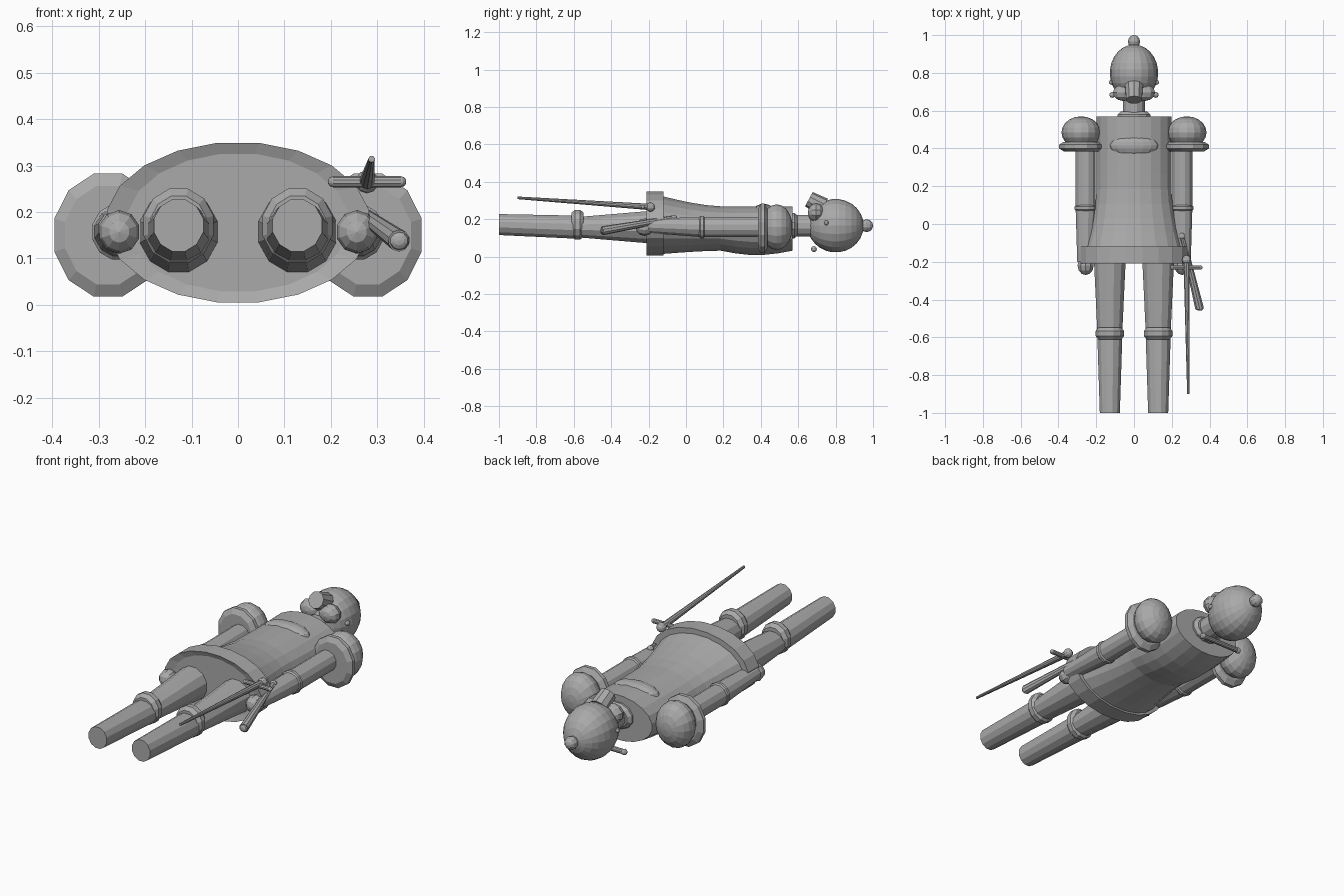
import bpy, bmesh, math
from mathutils import Vector, Matrix

cube = bpy.data.objects.get("Cube")
if cube:
    bpy.data.objects.remove(cube)

grey = bpy.data.materials.new("plain grey")
grey.use_nodes = True
shade = (.4, .4, .4, 1)
grey.diffuse_color = shade
grey.node_tree.nodes["Principled BSDF"].inputs["Base Color"].default_value = shade


def finish(name, bm):
    bmesh.ops.recalc_face_normals(bm, faces=bm.faces)
    mesh = bpy.data.meshes.new(name)
    bm.to_mesh(mesh)
    bm.free()
    mesh.materials.append(grey)
    obj = bpy.data.objects.new(name, mesh)
    bpy.context.collection.objects.link(obj)


def loft(name, x, sections, sides=12):
    """Closed body along y; each section is (y, z, half width, half height)."""
    bm = bmesh.new()
    rings = []
    for y, z, half_width, half_height in sections:
        ring = []
        for i in range(sides):
            angle = math.tau * (i + .5) / sides
            ring.append(bm.verts.new((x + half_width * math.cos(angle), y,
                                      z + half_height * math.sin(angle))))
        rings.append(ring)
    for lower, upper in zip(rings, rings[1:]):
        for i in range(sides):
            j = (i + 1) % sides
            bm.faces.new((lower[i], lower[j], upper[j], upper[i]))
    bm.faces.new(rings[0])
    bm.faces.new(rings[-1])
    finish(name, bm)


def band(name, x, y, z, half_width, half_height, thickness, inset=.8):
    """Ring along y with chamfered edges."""
    sections = []
    for step, scale in ((-1, inset), (-.4, 1), (.4, 1), (1, inset)):
        sections.append((y + step * thickness / 2, z,
                         half_width * scale, half_height * scale))
    loft(name, x, sections)


def ball(name, center, radii, segments=10):
    """Ellipsoid with its poles along y."""
    bm = bmesh.new()
    bmesh.ops.create_uvsphere(bm, u_segments=segments,
                              v_segments=segments * 2 // 3, radius=1)
    bmesh.ops.rotate(bm, verts=bm.verts, matrix=Matrix.Rotation(math.pi / 2, 3, "X"))
    bmesh.ops.scale(bm, verts=bm.verts, vec=radii)
    bmesh.ops.translate(bm, verts=bm.verts, vec=center)
    finish(name, bm)


def bead(name, center, radius):
    ball(name, center, (radius, radius, radius))


def rod(name, start, end, start_radius, end_radius):
    """Straight round bar between two points."""
    start, end = Vector(start), Vector(end)
    axis = end - start
    bm = bmesh.new()
    bmesh.ops.create_cone(bm, cap_ends=True, segments=10, radius1=start_radius,
                          radius2=end_radius, depth=axis.length)
    turn = axis.to_track_quat("Z", "Y").to_matrix().to_4x4()
    bm.transform(Matrix.Translation((start + end) / 2) @ turn)
    finish(name, bm)


# Tunic: skirt flares toward the hem, upper back swells
tunic_bottom, tunic_top, tunic_steps = -.2, .57, 10
sections = []
for step in range(tunic_steps + 1):
    t = step / tunic_steps
    flare = max(0, 1 - 2 * t) ** 1.5
    swell = .012 * max(0, math.sin(math.tau * (t - .5)))
    sections.append((tunic_bottom + t * (tunic_top - tunic_bottom),
                     .15 + .025 * flare - swell,
                     .2 + .08 * flare,
                     .12 + .05 * flare + swell))
loft("tunic", 0, sections, 20)

# Hem: a thin rim standing proud of the skirt
hem_z = .177
hem_outer = (.286, .174)
hem_inner = (.24, .15)
loft("hem", 0, [(tunic_bottom, hem_z, *hem_inner), (-.21, hem_z, *hem_outer),
                (-.12, hem_z, *hem_outer), (-.12, hem_z, *hem_inner)], 20)
ball("chest_plate", (0, .415, .235), (.13, .06, .047), 16)

# Neck and head
neck_z = .165
neck = (neck_z, .06, .06)
loft("neck", 0, [(tunic_top, *neck), (.7, *neck)])
band("collar", 0, tunic_top, neck_z, .09, .07, .05)
ball("head", (0, .8, neck_z), (.128, .15, .143), 20)
bead("crown_knob", (0, .966, neck_z), .034)
rod("mouthpiece", (0, .657, .307), (0, .735, .265), .043, .05)

# Bar behind the nape
bar_reach, bar_y, bar_z, bar_radius = .115, .684, .04, .013
rod("nape_bar", (-bar_reach, bar_y, bar_z), (bar_reach, bar_y, bar_z),
    bar_radius, bar_radius)

arm_z, arm_radius, elbow_y, wrist_y = .157, .055, .085, -.2
leg_z, knee_y, hip_y, foot_y = .157, -.58, -.19, -1

for side, s in (("right", -1), ("left", 1)):
    # Face
    ball(f"{side}_cheek", (s * .055, .695, .235), (.06, .044, .05))
    bead(f"{side}_stud", (s * .12, .75, .18), .013)
    bead(f"{side}_bar_end", (s * bar_reach, bar_y, bar_z), .016)

    # Shoulder and arm
    shoulder_x = s * .28
    ball(f"{side}_shoulder", (shoulder_x, .485, arm_z), (.104, .085, .122), 16)
    band(f"{side}_shoulder_rim", shoulder_x, .41, .15, .12, .137, .05)
    arm_x = s * .256
    elbow = (elbow_y, arm_z, arm_radius, arm_radius)
    loft(f"{side}_upper_arm", arm_x, [elbow, (.42, *elbow[1:])])
    band(f"{side}_elbow", arm_x, elbow_y, arm_z, .06, .062, .04)
    loft(f"{side}_forearm", arm_x, [(wrist_y, neck_z, .046, .04), elbow])
    ball(f"{side}_hand", (arm_x, wrist_y - .02, arm_z), (.045, .05, .047))

    # Leg
    leg_x = s * .128
    loft(f"{side}_thigh", leg_x, [(knee_y, leg_z, .068, .056),
                                  (hip_y, leg_z, .087, .09)])
    band(f"{side}_knee", leg_x, knee_y, .17, .078, .083, .065)
    loft(f"{side}_shin", leg_x, [(foot_y, .171, .055, .058),
                                 (knee_y, leg_z, .069, .064)])

# Sheath held in the left hand
sheath_top, sheath_tip = (.255, -.065, .205), (.347, -.447, .138)
rod("sheath", sheath_top, sheath_tip, .014, .024)
bead("sheath_top_bead", sheath_top, .018)
ball("sheath_tip_cap", sheath_tip, (.022, .012, .02))

# Sword lying over the hem
grip = Vector((.278, -.19, .265))
guard_center = grip + Vector((0, -.04, 0))
guard_half = Vector((.073, 0, 0))
guard_radius = .012
rod("blade", grip, (.288, -.9, .314), .017, .007)
bead("pommel", grip, .025)
rod("guard", guard_center - guard_half, guard_center + guard_half,
    guard_radius, guard_radius)
for end, s in (("inner", -1), ("outer", 1)):
    bead(f"{end}_guard_end", guard_center + s * guard_half, guard_radius)
